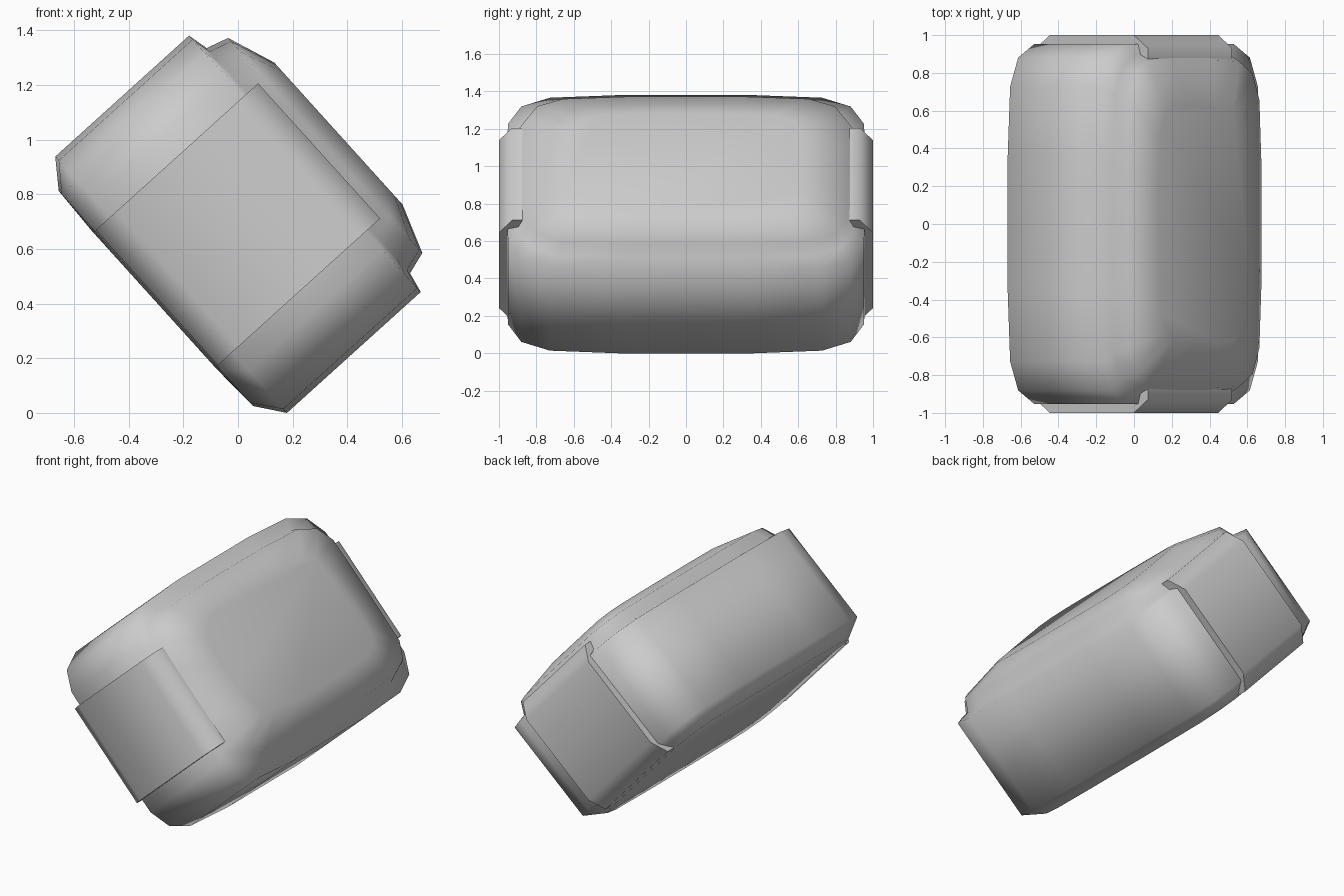
import bpy, bmesh, math
from mathutils import Matrix

cube = bpy.data.objects.get("Cube")
if cube:
    bpy.data.objects.remove(cube, do_unlink=True)

grey = bpy.data.materials.new("light_grey")
grey.use_nodes = True
colour = (0.6, 0.6, 0.6, 1)
grey.diffuse_color = colour
grey.node_tree.nodes["Principled BSDF"].inputs["Base Color"].default_value = colour

# The whole case is tipped about the y axis
TILT = Matrix.Translation((0, 0, 0.69)) @ Matrix.Rotation(math.radians(47.9), 4, 'Y')


def finish(bm, name, angle):
    bmesh.ops.recalc_face_normals(bm, faces=bm.faces)
    bm.transform(TILT)
    mesh = bpy.data.meshes.new(name)
    bm.to_mesh(mesh)
    bm.free()
    obj = bpy.data.objects.new(name, mesh)
    bpy.context.collection.objects.link(obj)
    mesh.materials.append(grey)
    bpy.ops.object.select_all(action='DESELECT')
    obj.select_set(True)
    bpy.context.view_layer.objects.active = obj
    bpy.ops.object.shade_smooth_by_angle(angle=math.radians(angle))


# Quarter outline of the case, as fractions of its half width and half length
QUARTER = [(1, 0.375), (0.97, 0.76), (0.87, 0.92), (0.67, 0.995), (0.3, 1)]


def outline(half_x, half_y, z):
    q = QUARTER
    pts = (q + [(-x, y) for x, y in reversed(q)]
           + [(-x, -y) for x, y in q] + [(x, -y) for x, y in reversed(q)])
    return [(x * half_x, y * half_y, z) for x, y in pts]


# Body: flat base, chamfer, straight band, small ledge and domed lid
LEVELS = [(0.34, 0.62, -0.413), (0.53, 0.86, -0.405), (0.632, 0.957, -0.33),
          (0.632, 0.957, 0.33), (0.555, 0.9, 0.347), (0.53, 0.865, 0.43),
          (0.35, 0.62, 0.495)]
bm = bmesh.new()
rings = [[bm.verts.new(p) for p in outline(*level)] for level in LEVELS]
for low, high in zip(rings, rings[1:]):
    for i in range(len(low)):
        j = (i + 1) % len(low)
        bm.faces.new((low[i], low[j], high[j], high[i]))
bm.faces.new(rings[0])
bm.faces.new(rings[-1])
finish(bm, "case_body", 180)

# End plates: bevelled blocks that wrap over the two ends of the case
PROFILE = [(0.86, 0.4), (0.93, 0.4), (1.0, 0.3),
           (1.0, -0.3), (0.93, -0.4), (0.86, -0.4)]
for side, name in ((-1, "front_plate"), (1, "back_plate")):
    bm = bmesh.new()
    face = bm.faces.new([bm.verts.new((-0.333, side * y, z)) for y, z in PROFILE])
    ext = bmesh.ops.extrude_face_region(bm, geom=[face], use_keep_orig=True)
    moved = [g for g in ext["geom"] if isinstance(g, bmesh.types.BMVert)]
    bmesh.ops.translate(bm, verts=moved, vec=(0.666, 0, 0))
    finish(bm, name, 65)
